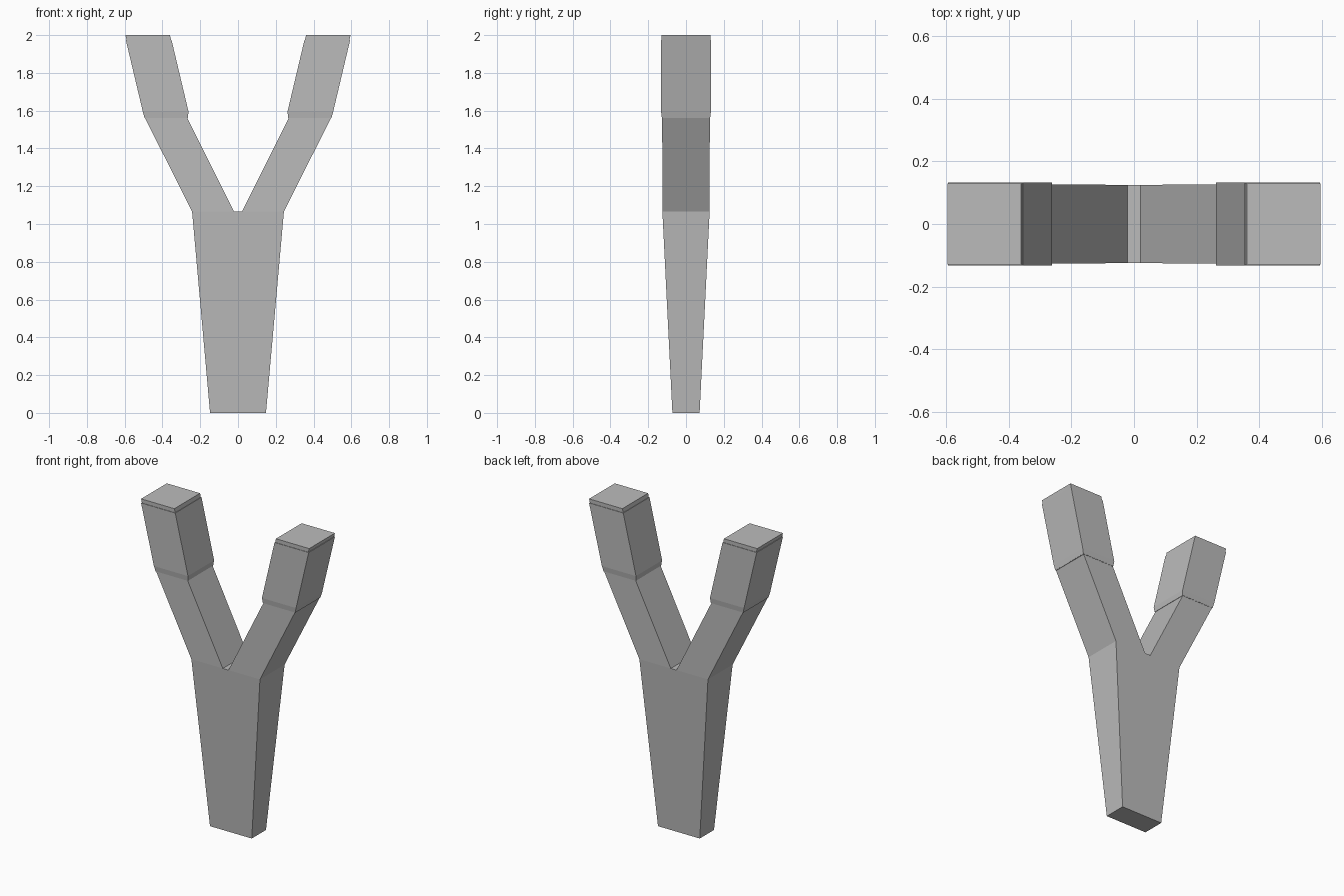
import bpy
import bmesh

cube = bpy.data.objects.get("Cube")
if cube:
    bpy.data.objects.remove(cube, do_unlink=True)

# Single plain grey finish
grey = bpy.data.materials.new("plain grey")
grey.use_nodes = True
COLOUR = (0.5, 0.5, 0.5, 1)
grey.diffuse_color = COLOUR
grey.node_tree.nodes["Principled BSDF"].inputs["Base Color"].default_value = COLOUR


def loft(name, sections, side=1):
    """Stack of rectangles (z, x_min, x_max, half_depth), closed at both ends."""
    bm = bmesh.new()
    rings = []
    for z, a, b, d in sections:
        corners = ((a, -d), (b, -d), (b, d), (a, d))
        rings.append([bm.verts.new((x * side, y, z)) for x, y in corners])
    for low, high in zip(rings, rings[1:]):
        for i in range(4):
            j = (i + 1) % 4
            bm.faces.new((low[i], low[j], high[j], high[i]))
    bm.faces.new(rings[0])
    bm.faces.new(rings[-1])
    bmesh.ops.recalc_face_normals(bm, faces=bm.faces)
    mesh = bpy.data.meshes.new(name)
    bm.to_mesh(mesh)
    bm.free()
    mesh.materials.append(grey)
    obj = bpy.data.objects.new(name, mesh)
    bpy.context.collection.objects.link(obj)
    return obj


# Tapered handle
loft("handle", [(0, -0.148, 0.148, 0.072), (1.065, -0.243, 0.243, 0.125)])

for label, side in (("left", 1), ("right", -1)):
    # Spreading lower arm
    loft(label + "_arm", [(1.065, 0.02, 0.243, 0.125),
                          (1.565, 0.27, 0.494, 0.126)], side)
    # Steeper tip
    loft(label + "_tip", [(1.56, 0.268, 0.494, 0.127),
                          (2.0, 0.36, 0.596, 0.13)], side)
    # Thin sleeve wrapped around the tip, with a bevelled lower lip
    loft(label + "_sleeve", [(1.562, 0.266, 0.495, 0.128),
                             (1.595, 0.262, 0.504, 0.132),
                             (1.975, 0.352, 0.594, 0.133)], side)
